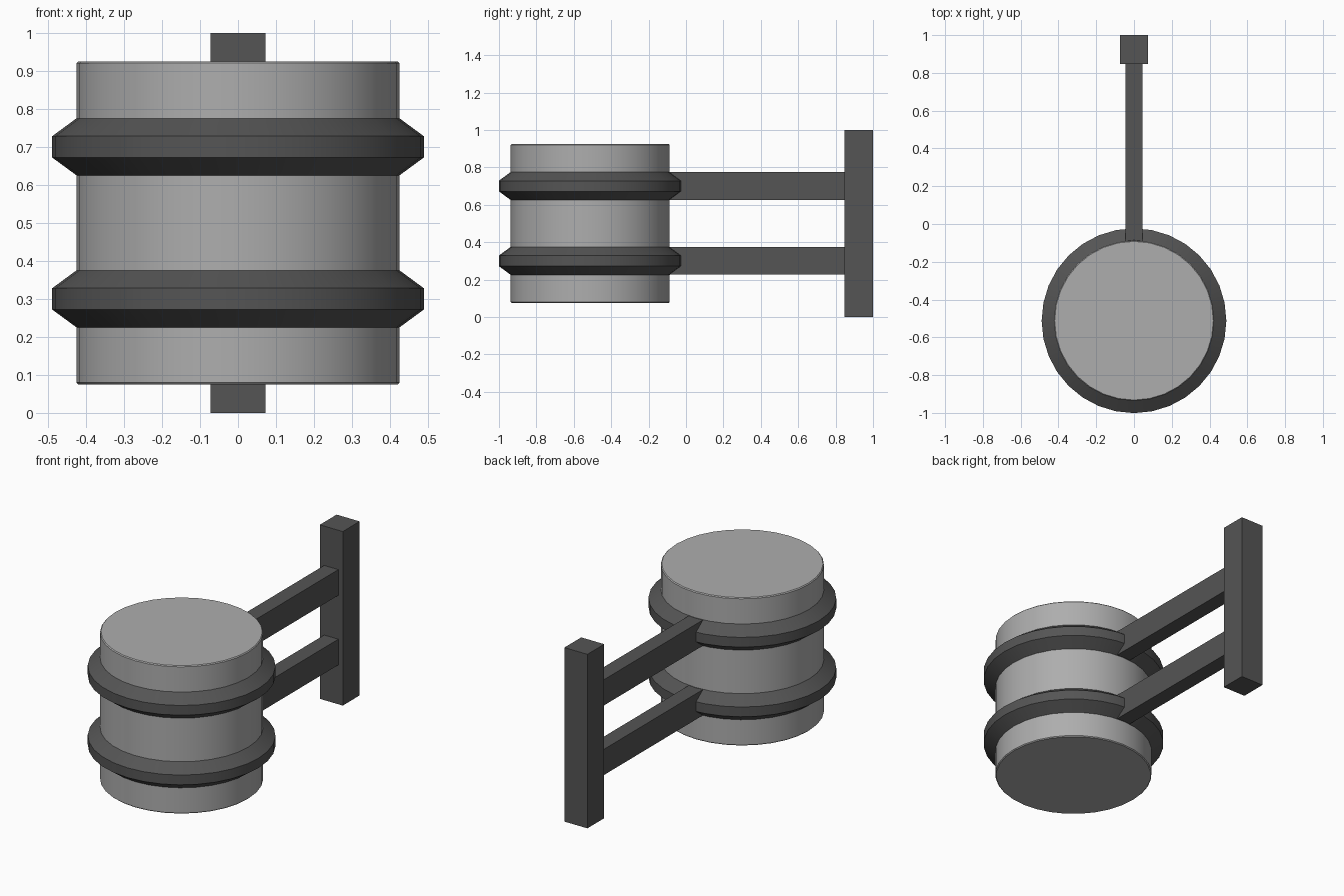
import bpy, math

if "Cube" in bpy.data.objects:
    bpy.data.objects.remove(bpy.data.objects["Cube"])

CY = -0.512   # drum axis
SIDES = 32

dark = bpy.data.materials.new("dark_metal")
dark.diffuse_color = (0.09, 0.09, 0.09, 1)
dark.use_nodes = True
dark.node_tree.nodes["Principled BSDF"].inputs["Base Color"].default_value = dark.diffuse_color
light = bpy.data.materials.new("light_metal")
light.diffuse_color = (0.42, 0.42, 0.42, 1)
light.use_nodes = True
light.node_tree.nodes["Principled BSDF"].inputs["Base Color"].default_value = light.diffuse_color


def make(name, verts, faces, mat, smooth=False):
    me = bpy.data.meshes.new(name)
    me.from_pydata(verts, [], faces)
    me.materials.append(mat)
    ob = bpy.data.objects.new(name, me)
    bpy.context.collection.objects.link(ob)
    if smooth:
        bpy.ops.object.select_all(action='DESELECT')
        ob.select_set(True)
        bpy.context.view_layer.objects.active = ob
        bpy.ops.object.shade_smooth_by_angle(angle=math.radians(30))
    return ob


def lathe(name, profile, mat, closed):
    """Spin an (r, z) profile, listed bottom to top, about the drum axis."""
    n = len(profile)
    verts = [(r * math.cos(2 * math.pi * i / SIDES),
              CY + r * math.sin(2 * math.pi * i / SIDES), z)
             for i in range(SIDES) for r, z in profile]
    faces = []
    for i in range(SIDES):
        a, b = i * n, (i + 1) % SIDES * n
        for j in range(n if closed else n - 1):
            k = (j + 1) % n
            faces.append((a + j, b + j, b + k, a + k))
    if not closed:
        faces.append([i * n for i in reversed(range(SIDES))])
        faces.append([i * n + n - 1 for i in range(SIDES)])
    return make(name, verts, faces, mat, True)


def box(name, x, y0, y1, z0, z1):
    verts = [(sx, y, z) for z in (z0, z1)
             for sx, y in ((-x, y0), (x, y0), (x, y1), (-x, y1))]
    faces = [(3, 2, 1, 0), (4, 5, 6, 7)]
    faces += [(i, (i + 1) % 4, (i + 1) % 4 + 4, i + 4) for i in range(4)]
    return make(name, verts, faces, dark)


# Drum with softly bevelled rims
lathe("drum", [(0.42, 0.075), (0.425, 0.08), (0.425, 0.92), (0.42, 0.925)],
      light, False)

# Two clamp rings, each with its arm back to the post
for label, z in (("lower", 0.3), ("upper", 0.7)):
    lathe(label + "_ring", [(0.41, z - 0.075), (0.425, z - 0.075),
                            (0.489, z - 0.028), (0.489, z + 0.028),
                            (0.425, z + 0.075), (0.41, z + 0.075)], dark, True)
    box(label + "_arm", 0.045, -0.1, 0.85, z - 0.074, z + 0.074)

# Upright mounting post
box("mounting_post", 0.073, 0.847, 1.0, 0.0, 1.0)
